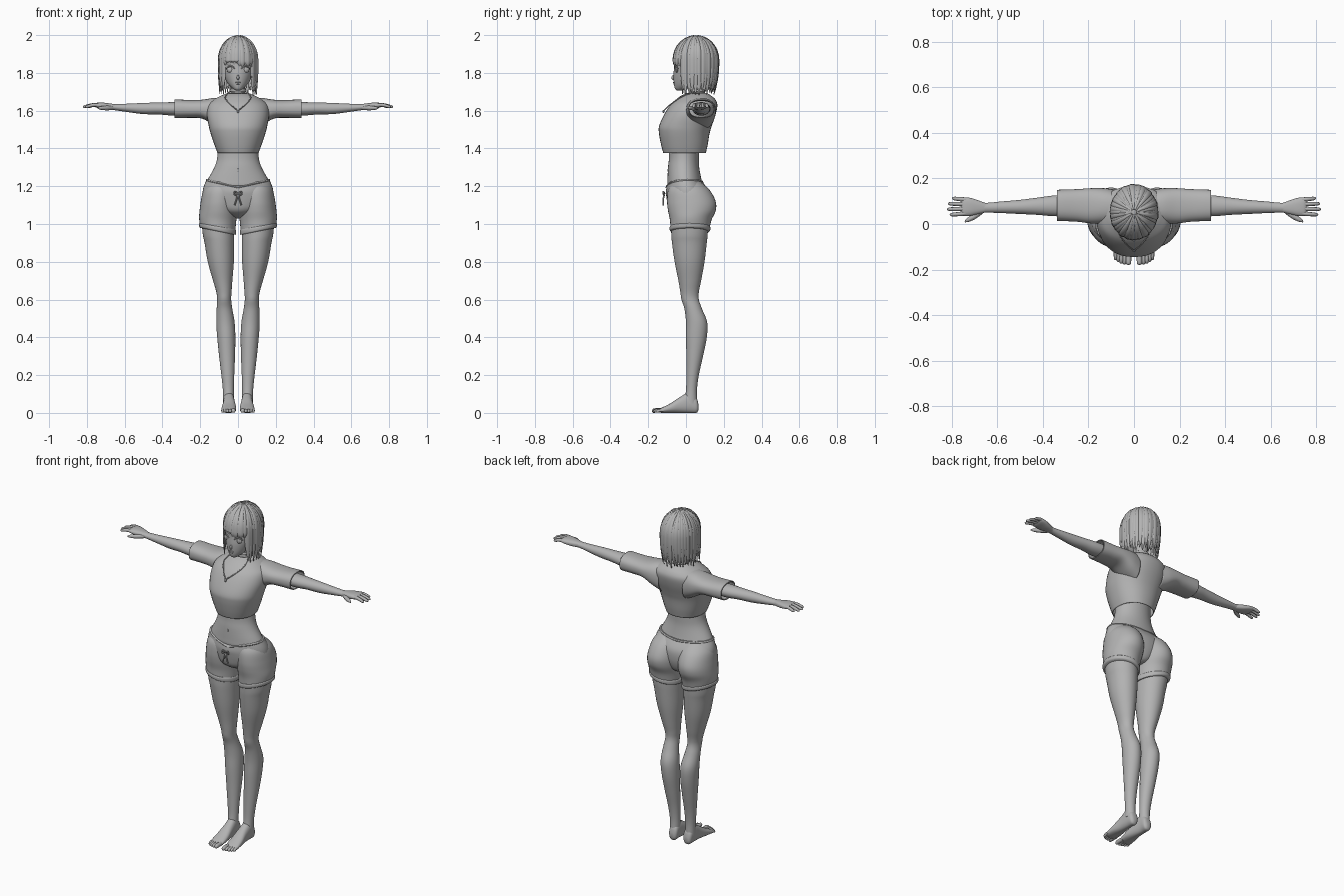
import bpy, bmesh, math, random
from mathutils import Vector

random.seed(4)
grey = bpy.data.materials.new("plain grey")
grey.diffuse_color = (0.45, 0.45, 0.45, 1)


def finish(name, bm, mirror=False, thick=0):
    bmesh.ops.recalc_face_normals(bm, faces=bm.faces)
    me = bpy.data.meshes.new(name)
    bm.to_mesh(me)
    bm.free()
    me.materials.append(grey)
    me.shade_smooth()
    me.set_sharp_from_angle(angle=math.radians(50))
    ob = bpy.data.objects.new(name, me)
    bpy.context.collection.objects.link(ob)
    if mirror:
        ob.modifiers.new("mirror", 'MIRROR').use_mirror_merge = False
    if thick:
        ob.modifiers.new("thickness", 'SOLIDIFY').thickness = thick
    return ob


def skin_rings(bm, rings, cap):
    rings = [[bm.verts.new(p) for p in r] for r in rings]
    n = len(rings[0])
    for a, b in zip(rings, rings[1:]):
        for i in range(n):
            bm.faces.new((a[i], a[(i + 1) % n], b[(i + 1) % n], b[i]))
    if cap:
        bm.faces.new(rings[0])
        bm.faces.new(rings[-1])


def smooth_rows(rows, steps):
    """Catmull-Rom through the rows."""
    out = []
    for i in range(len(rows) - 1):
        p = [rows[max(i - 1, 0)], rows[i], rows[i + 1], rows[min(i + 2, len(rows) - 1)]]
        for s in range(steps):
            t = s / steps
            out.append([0.5 * (2 * b + (c - a) * t + (2 * a - 5 * b + 4 * c - d) * t * t
                               + (3 * b - a - 3 * c + d) * t ** 3) for a, b, c, d in zip(*p)])
    return out + [list(rows[-1])]


def loft(name, rows, axis='z', mirror=False, cap=True, power=2.0, tweak=None, thick=0, n=36):
    """Rows are (position, min a, max a, min b, max b) across the axis."""
    rings = []
    for t, a0, a1, b0, b1 in smooth_rows(rows, 5):
        ring = []
        for i in range(n):
            w = 2 * math.pi * i / n
            c, s = math.cos(w), math.sin(w)
            a = (a0 + a1) / 2 + (a1 - a0) / 2 * math.copysign(abs(c) ** (2 / power), c)
            b = (b0 + b1) / 2 + (b1 - b0) / 2 * math.copysign(abs(s) ** (2 / power), s)
            v = Vector({'z': (a, b, t), 'x': (t, a, b), 'y': (a, t, b)}[axis])
            ring.append(tweak(v) if tweak else v)
        rings.append(ring)
    bm = bmesh.new()
    skin_rings(bm, rings, cap)
    return finish(name, bm, mirror, thick)


def centred(rows):
    return [(z, -x, x, y0, y1) for z, x, y0, y1 in rows]


def sweep(bm, path, sizes, side, n=8):
    """Tube along a path; sizes are (half width along side, half thickness)."""
    side, rings = Vector(side), []
    pts = [Vector(p) for p in path]
    for i, p in enumerate(pts):
        t = (pts[min(i + 1, len(pts) - 1)] - pts[max(i - 1, 0)]).normalized()
        s = (side - t * side.dot(t)).normalized()
        u = t.cross(s)
        w, h = sizes[i]
        rings.append([p + s * w * math.cos(2 * math.pi * k / n) + u * h * math.sin(2 * math.pi * k / n)
                      for k in range(n)])
    skin_rings(bm, rings, True)


def tubes(name, paths, side, mirror=False):
    """Each path is a list of (x, y, z, radius)."""
    bm = bmesh.new()
    for path in paths:
        fine = smooth_rows(path, 4)
        sweep(bm, [p[:3] for p in fine], [(p[3], p[3]) for p in fine], side)
    return finish(name, bm, mirror)


def blob(name, loc, size, mirror=False):
    bm = bmesh.new()
    bmesh.ops.create_uvsphere(bm, u_segments=20, v_segments=12, radius=1)
    for v in bm.verts:
        v.co = Vector(c * s + l for c, s, l in zip(v.co, size, loc))
    return finish(name, bm, mirror)


# Legs and feet
loft("leg", [(1.05, .02, .195, -.08, .12), (.95, .02, .187, -.078, .115), (.9, .02, .177, -.074, .11),
             (.8, .022, .16, -.06, .098), (.7, .03, .132, -.04, .08), (.64, .034, .115, -.03, .068),
             (.6, .036, .11, -.024, .068), (.55, .03, .113, -.008, .085), (.48, .018, .115, 0, .112),
             (.4, .014, .11, 0, .11), (.3, .016, .1, .002, .09), (.2, .02, .088, .002, .068),
             (.12, .022, .08, 0, .058), (.05, .022, .078, -.01, .06)], mirror=True)
loft("foot", [(.066, .035, .06, .015, .045), (.055, .022, .073, 0, .08), (.02, .02, .077, 0, .11),
              (-.03, .015, .079, 0, .085), (-.08, .01, .086, 0, .052), (-.125, .011, .088, 0, .029),
              (-.142, .018, .082, .003, .02)], axis='y', mirror=True, power=2.3)
tubes("toes", [[(x, -.12, .013, r), (x, e + .02, .013, r), (x, e + .005, r * .9, r * .85), (x, e, r * .9, .002)]
               for x, e, r in ((.024, -.18, .012), (.042, -.178, .009), (.056, -.174, .009),
                               (.069, -.167, .008), (.081, -.158, .008))], (1, 0, 0), True)


# Shorts: dipped waist, two rounded legs with tilted hems
def dip(v):
    k = max(0, 1 - abs(v.x) / .17) * max(0, (v.z - 1.15) / .085)
    v.z -= (.042 if v.y < 0 else .012) * k
    return v


def tilt(v):
    v.z += .02 * (v.x - .1) / .1 * min(1, max(0, (1.1 - v.z) / .13))
    return v


loft("shorts_pelvis", centred([(1.237, .166, -.103, .087), (1.18, .186, -.107, .118), (1.12, .18, -.1, .122),
                               (1.07, .12, -.085, .11), (1.04, .05, -.04, .09), (1.03, .02, 0, .06)]), tweak=dip)
loft("shorts_waistband", centred([(1.228, .168, -.106, .09), (1.234, .17, -.108, .092), (1.24, .167, -.104, .088)]),
     tweak=dip)
loft("shorts_leg", [(1.225, .02, .15, -.07, .075), (1.18, .005, .183, -.095, .125), (1.12, .003, .197, -.1, .157),
                    (1.07, .004, .203, -.095, .157), (1.02, .01, .206, -.085, .135), (.97, .015, .201, -.082, .124)],
     mirror=True, tweak=tilt)
loft("shorts_hem", [(.96, .013, .2, -.081, .122), (.966, .01, .205, -.086, .128), (.98, .01, .206, -.087, .129),
                    (.986, .013, .203, -.084, .126)], mirror=True, tweak=tilt)
tubes("drawstring", [[(0, -.112, 1.16, .004), (.016, -.12, 1.172, .004), (.02, -.12, 1.158, .004), (0, -.114, 1.15, .004)],
                     [(0, -.114, 1.155, .004), (.008, -.121, 1.13, .004), (.018, -.12, 1.1, .004)]],
      (0, 1, .1), True)

# Bare waist
loft("waist", centred([(1.15, .15, -.085, .09), (1.2, .172, -.098, .092), (1.235, .16, -.098, .082),
                       (1.3, .125, -.095, .07), (1.35, .11, -.09, .068), (1.42, .106, -.09, .07)]))
blob("navel", (0, -.0945, 1.285), (.004, .003, .009))

# Cropped shirt with wide sleeves
loft("shirt", centred([(1.375, .108, -.12, .105), (1.42, .125, -.132, .115), (1.48, .145, -.143, .125),
                       (1.52, .155, -.142, .137), (1.58, .165, -.115, .157), (1.63, .158, -.083, .166),
                       (1.66, .125, -.052, .155), (1.68, .088, -.025, .132), (1.693, .056, .004, .112)]),
     cap=False, power=2.2, thick=.004)
loft("sleeve", [(.08, .0, .15, 1.5, 1.668), (.13, .0, .157, 1.525, 1.667), (.19, .003, .157, 1.558, 1.658),
                (.25, .01, .153, 1.562, 1.656), (.31, .013, .151, 1.561, 1.659), (.337, .014, .15, 1.561, 1.66)],
     axis='x', mirror=True, cap=False, power=2.4, thick=.005)

# Arms and hands
loft("arm", [(.2, .035, .13, 1.575, 1.645), (.34, .034, .126, 1.574, 1.645), (.42, .04, .116, 1.58, 1.643),
             (.5, .044, .106, 1.582, 1.641), (.58, .048, .099, 1.592, 1.637), (.65, .05, .093, 1.602, 1.635),
             (.68, .047, .1, 1.604, 1.638)], axis='x', mirror=True)
loft("palm", [(.65, .052, .091, 1.603, 1.634), (.69, .042, .106, 1.605, 1.64), (.72, .036, .115, 1.61, 1.643),
              (.745, .036, .117, 1.615, 1.642), (.757, .042, .112, 1.62, 1.637)], axis='x', mirror=True, power=2.5)
tubes("fingers", [[(.73, y, 1.629, .01), (.73 + l * .45, y + d, 1.63, .0095), (.73 + l * .9, y + 2 * d, 1.621, .0075),
                   (.73 + l, y + 2 * d, 1.618, .002)]
                  for y, l, d in ((.106, .068, .003), (.087, .086, .001), (.067, .09, -.001), (.047, .078, -.003))],
      (0, 1, 0), True)
tubes("thumb", [[(.665, .06, 1.615, .012), (.7, .034, 1.614, .012), (.728, .018, 1.614, .009),
                 (.742, .01, 1.613, .003)]], (0, 0, 1), True)

# Neck, choker and necklace
loft("neck", centred([(1.64, .06, .01, .12), (1.69, .042, .018, .102), (1.73, .038, .015, .095), (1.78, .04, .0, .1)]))
loft("choker", centred([(1.7, .041, .014, .102), (1.704, .044, .012, .105), (1.71, .044, .012, .104), (1.714, .041, .014, .101)]))
tubes("necklace", [[(.045, .05, 1.7, .003), (.066, -.018, 1.676, .003), (.062, -.05, 1.657, .003),
                    (.03, -.093, 1.624, .003), (0, -.117, 1.6, .003)]], (0, .3, 1), True)
blob("pendant", (0, -.119, 1.596), (.006, .005, .009))

# Head and face
loft("head", centred([(1.706, .01, -.045, -.022), (1.716, .026, -.058, .005), (1.745, .055, -.064, .075),
                      (1.79, .077, -.066, .12), (1.83, .086, -.063, .14), (1.88, .09, -.06, .15),
                      (1.93, .083, -.042, .145), (1.97, .055, -.005, .11), (1.985, .02, .03, .07)]))
blob("nose", (0, -.066, 1.775), (.007, .011, .013))
blob("upper_lip", (0, -.063, 1.749), (.015, .006, .0035))
blob("lower_lip", (0, -.062, 1.742), (.012, .006, .0035))
blob("eye", (.04, -.0475, 1.817), (.02, .007, .016), True)
blob("iris", (.04, -.052, 1.817), (.011, .005, .014), True)
tubes("eyelash", [[(.016, -.06, 1.82, .002), (.028, -.059, 1.833, .0035), (.045, -.054, 1.835, .0035),
                   (.064, -.04, 1.823, .002)]], (0, 1, 0), True)

# Bobbed hair: two layers of flat tapered locks combed from the crown
bm = bmesh.new()
for layer, (scale, count, half) in enumerate(((1.0, 38, .0145), (.94, 34, .016))):
    for i in range(count):
        ang = 2 * math.pi * (i + .5 * layer + random.uniform(-.15, .15)) / count
        front = abs((ang + math.pi / 2 + math.pi) % (2 * math.pi) - math.pi)
        bangs = front < math.radians(48)
        end = (1.845 if bangs else 1.7 + .012 * layer) + random.uniform(-.018, .012)
        r = scale * random.uniform(.97, 1.0)
        path, sizes = [], []
        for k in range(8):
            f = math.radians(6 + 84 * k / 7)
            path.append((.104 * r * math.sin(f) * math.cos(ang), .052 + .12 * r * math.sin(f) * math.sin(ang),
                         1.87 + .126 * r * math.cos(f)))
            sizes.append((.003 + (half - .003) * math.sin(f), .005))
        x, y, z = path[-1]
        for k in range(1, 6):
            t = k / 5
            pull = 1 - (.18 if math.sin(ang) > .2 else .03) * t * t
            path.append((x * (1 - .04 * t * t), .052 + (y - .052) * pull, z + (end - z) * t))
            w = 1 if t < .5 else 1 - 1.7 * (t - .5)
            sizes.append((half * w, .0055 * w))
        sweep(bm, path, sizes, (-math.sin(ang), math.cos(ang), 0))
finish("hair_locks", bm)
blob("hair_crown", (0, .055, 1.885), (.097, .112, .109))
